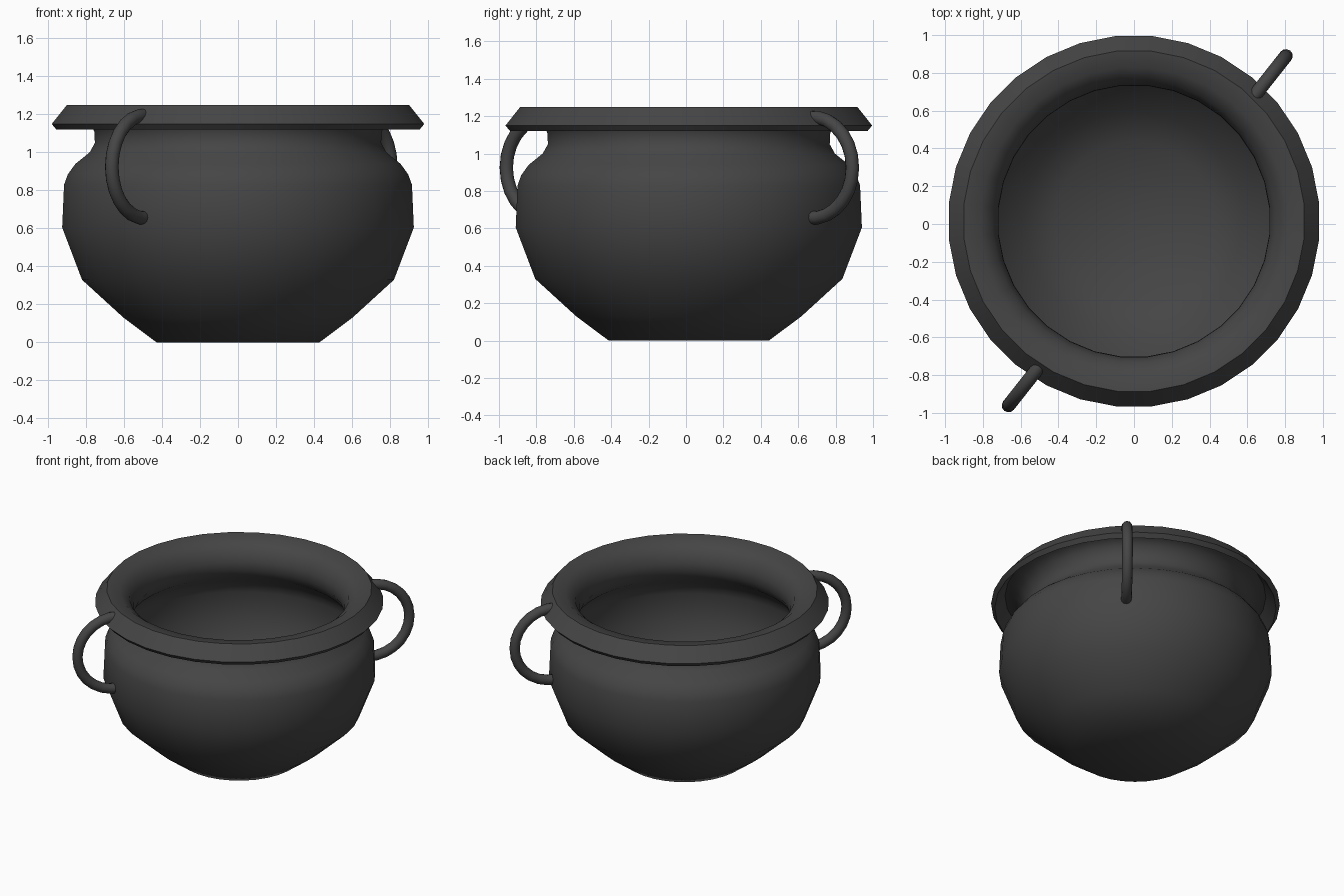
import bpy, bmesh
from math import pi, sin, cos, radians
from mathutils import Vector

if "Cube" in bpy.data.objects:
    bpy.data.objects.remove(bpy.data.objects["Cube"])

iron = bpy.data.materials.new("dark_iron")
iron.diffuse_color = (0.06, 0.06, 0.06, 1)
iron.use_nodes = True
iron.node_tree.nodes["Principled BSDF"].inputs["Base Color"].default_value = iron.diffuse_color


def finish(obj, angle):
    obj.data.materials.append(iron)
    bpy.ops.object.select_all(action='DESELECT')
    obj.select_set(True)
    bpy.context.view_layer.objects.active = obj
    bpy.ops.object.shade_smooth_by_angle(angle=radians(angle))


def lathe(name, profile, sides, center):
    """Revolve (radius, z) points; zero radius closes to a single point."""
    bm = bmesh.new()
    rings = []
    for r, z in profile:
        n = sides if r > 0 else 1
        rings.append([bm.verts.new((center[0] + r * cos(2 * pi * (i + .5) / sides),
                                    center[1] + r * sin(2 * pi * (i + .5) / sides), z))
                      for i in range(n)])
    for a, b in zip(rings, rings[1:]):
        for i in range(sides):
            j = (i + 1) % sides
            quad = [a[i % len(a)], a[j % len(a)], b[j % len(b)], b[i % len(b)]]
            bm.faces.new(list(dict.fromkeys(quad)))
    bmesh.ops.recalc_face_normals(bm, faces=bm.faces)
    mesh = bpy.data.meshes.new(name)
    bm.to_mesh(mesh)
    bm.free()
    obj = bpy.data.objects.new(name, mesh)
    bpy.context.collection.objects.link(obj)
    return obj


def ring_handle(name, center, out, radius=0.27, tube=0.036, steps=14, sides=12):
    """Half-ring tube standing in the vertical plane along 'out'."""
    out = Vector(out).normalized()
    side = Vector((-out.y, out.x, 0))
    bm = bmesh.new()
    rings = []
    for k in range(steps + 1):
        a = radians(-96 + 192 * k / steps)
        radial = out * cos(a) + Vector((0, 0, sin(a)))
        p = Vector(center) + radial * radius
        rings.append([bm.verts.new(p + tube * (radial * cos(2 * pi * i / sides)
                                               + side * sin(2 * pi * i / sides)))
                      for i in range(sides)])
    for a, b in zip(rings, rings[1:]):
        for i in range(sides):
            j = (i + 1) % sides
            bm.faces.new((a[i], a[j], b[j], b[i]))
    bm.faces.new(rings[0])
    bm.faces.new(rings[-1])
    bmesh.ops.recalc_face_normals(bm, faces=bm.faces)
    mesh = bpy.data.meshes.new(name)
    bm.to_mesh(mesh)
    bm.free()
    obj = bpy.data.objects.new(name, mesh)
    bpy.context.collection.objects.link(obj)
    return obj


# Pot: outside wall up to the flared lip, then back down the inside
outside = [(0, 0), (.43, 0), (.605, .13), (.825, .33), (.93, .605), (.92, .83),
           (.90, .885), (.86, .94), (.785, 1.0), (.757, 1.05), (.76, 1.11),
           (.785, 1.165), (.83, 1.20), (.89, 1.21), (.96, 1.12)]
inside = [(.985, 1.15), (.905, 1.25), (.815, 1.237), (.75, 1.185), (.722, 1.11),
          (.72, 1.045), (.76, .975), (.83, .915), (.872, .86), (.885, .81),
          (.893, .61), (.79, .35), (.58, .16), (.42, .036), (0, .036)]
pot = lathe("pot", outside + inside, 32, (0, 0.015))
finish(pot, 50)

# Two ring handles joining the lip to the belly
finish(ring_handle("handle_back", (.637, .678, .925), (.62, .785, 0)), 50)
finish(ring_handle("handle_front", (-.497, -.749, .925), (-.62, -.785, 0)), 50)
